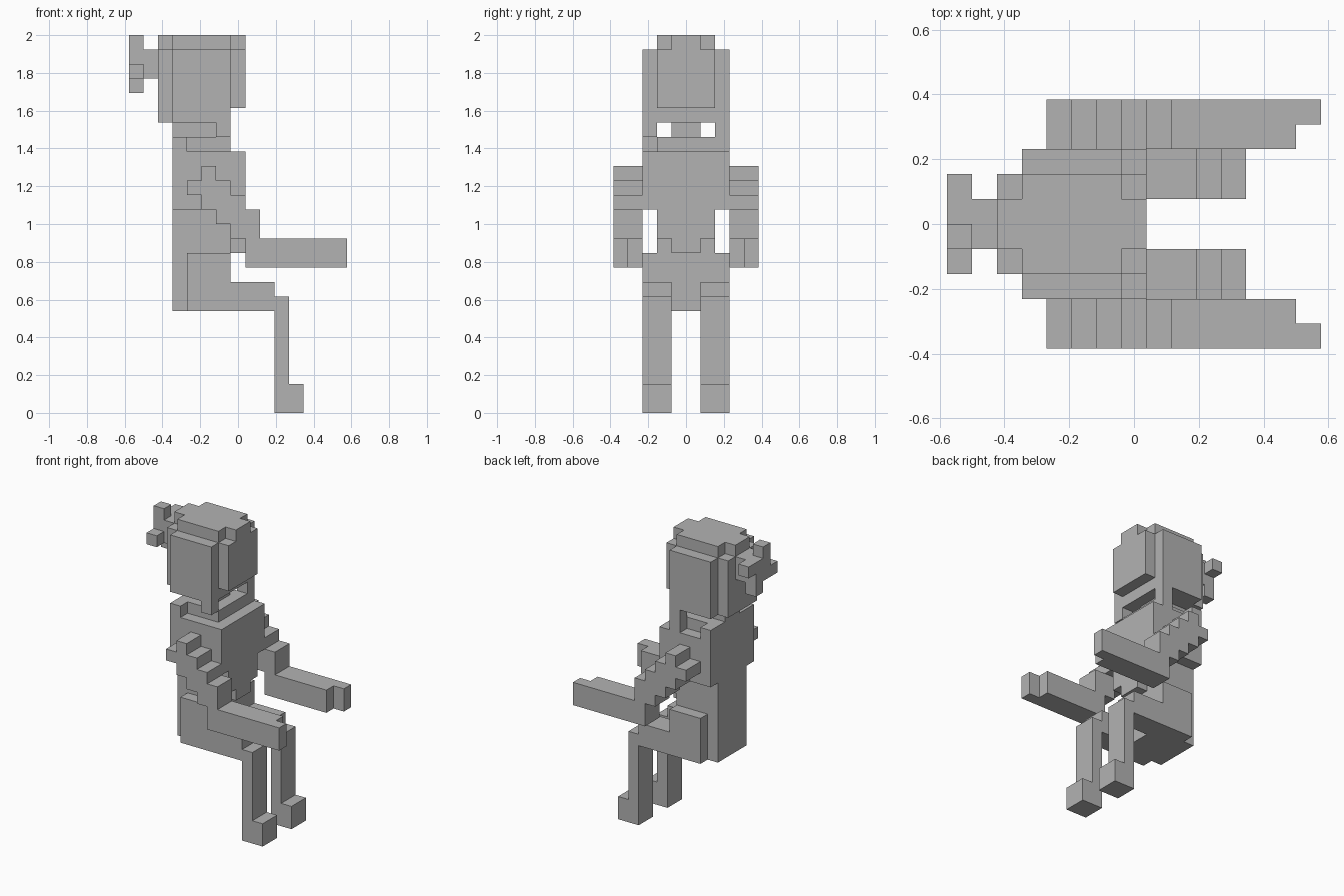
import bpy
import bmesh
from mathutils import Vector

default_cube = bpy.data.objects.get("Cube")
if default_cube:
    bpy.data.objects.remove(default_cube, do_unlink=True)

# The figure is made of blocks: one block is 1/13 unit, 26 blocks tall
BLOCK = 1 / 13
X_CENTRE = 7.5

grey = bpy.data.materials.new("plain_grey")
grey.use_nodes = True
grey_colour = (0.45, 0.45, 0.45, 1)
grey.diffuse_color = grey_colour
grey.node_tree.nodes["Principled BSDF"].inputs["Base Color"].default_value = grey_colour

AXES = [Vector((1, 0, 0)), Vector((0, 1, 0)), Vector((0, 0, 1))]


def fill(x_range, y_range, z_range):
    """Set of block cells inside a box."""
    return {(x, y, z) for x in range(*x_range)
            for y in range(*y_range) for z in range(*z_range)}


def mirrored(cells):
    """The same cells on the other side of the body."""
    return {(x, -y - 1, z) for x, y, z in cells}


def part(name, *boxes):
    """Turn cells into one object with only its outer skin, flat areas merged."""
    cells = set().union(*boxes)
    bm = bmesh.new()
    for cell in cells:
        corner = Vector(cell)
        for i, axis in enumerate(AXES):
            u, v = AXES[(i + 1) % 3], AXES[(i + 2) % 3]
            for side in (0, 1):
                step = axis if side else -axis
                if tuple(int(c) for c in corner + step) in cells:
                    continue
                start = corner + axis * side
                loop = [start, start + u, start + u + v, start + v]
                if not side:
                    loop.reverse()
                bm.faces.new([bm.verts.new((p - AXES[0] * X_CENTRE) * BLOCK)
                              for p in loop])
    bmesh.ops.remove_doubles(bm, verts=bm.verts, dist=BLOCK / 100)
    bmesh.ops.dissolve_limit(bm, angle_limit=0.01, verts=bm.verts, edges=bm.edges)
    mesh = bpy.data.meshes.new(name)
    bm.to_mesh(mesh)
    bm.free()
    mesh.materials.append(grey)
    obj = bpy.data.objects.new(name, mesh)
    bpy.context.collection.objects.link(obj)
    return obj


# Head: wide middle, narrower face and back, stepped crown
part("head",
     fill((3, 7), (-3, 3), (20, 25)),
     fill((3, 7), (-2, 2), (25, 26)),
     fill((7, 8), (-2, 2), (21, 25)),
     fill((2, 3), (-2, 2), (20, 25)),
     fill((2, 8), (-1, 1), (25, 26)))

# Hair tied at the back in a pinwheel bow
part("hair_bow",
     fill((0, 2), (-1, 1), (23, 25)),
     fill((0, 1), (-1, 0), (25, 26)),
     fill((0, 1), (0, 1), (22, 23)),
     fill((0, 1), (-2, -1), (23, 24)),
     fill((0, 1), (1, 2), (24, 25)))

# Neck and the loose locks beside it
part("neck", fill((3, 6), (-1, 1), (19, 20)))
part("right_lock", fill((6, 7), (-3, -2), (19, 20)))
part("left_lock", fill((6, 7), (2, 3), (18, 20)))

# Torso: collar, chest, waist and front hem
part("torso",
     fill((3, 7), (-2, 2), (18, 19)),
     fill((3, 4), (-3, 3), (18, 19)),
     fill((3, 8), (-3, 3), (14, 18)),
     fill((3, 8), (-2, 2), (12, 14)),
     fill((3, 7), (-2, 2), (7, 12)),
     fill((7, 8), (-1, 1), (11, 12)))

# Hips sit proud of the back
part("hips", fill((4, 7), (-3, 3), (7, 11)))

# Upper arm steps down and forward, forearm reaches out to a thin hand
arm = set()
for column, (low, high) in enumerate([(15, 16), (14, 17), (13, 16), (12, 15), (10, 14)]):
    arm |= fill((4 + column, 5 + column), (3, 5), (low, high))
arm |= fill((9, 14), (3, 5), (10, 12))
hand = fill((14, 15), (4, 5), (10, 12))

# Seated leg: thigh, shin and foot
leg = (fill((7, 10), (1, 3), (7, 9))
       | fill((10, 11), (1, 3), (0, 8))
       | fill((11, 12), (1, 3), (0, 2)))

for limb, cells in (("arm", arm | hand), ("leg", leg)):
    part("left_" + limb, cells)
    part("right_" + limb, mirrored(cells))
